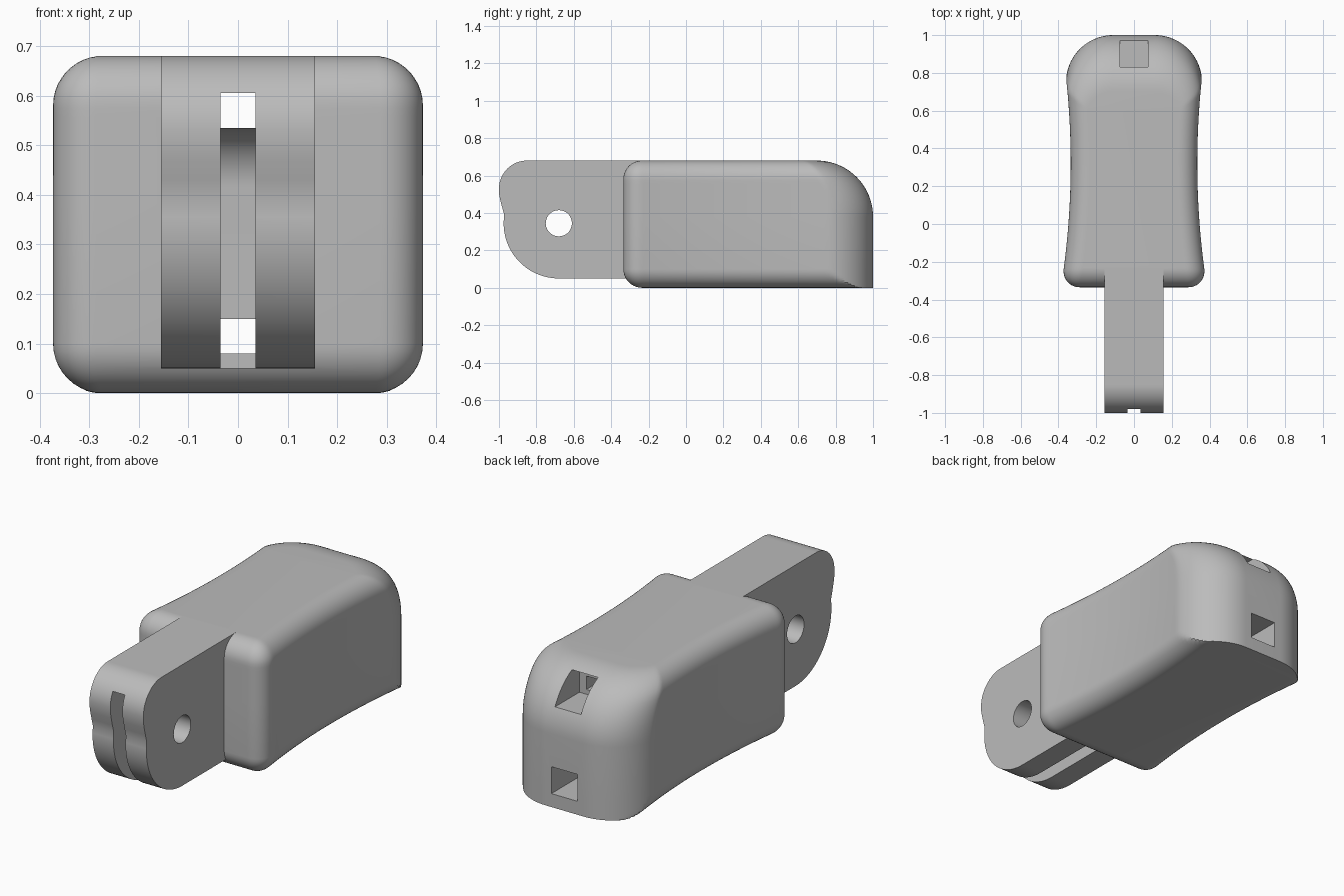
import bpy, bmesh, math
from math import sin, cos, pi, sqrt

if "Cube" in bpy.data.objects:
    bpy.data.objects.remove(bpy.data.objects["Cube"])

grey = bpy.data.materials.new("plain grey")
grey.use_nodes = True
COLOR = (0.5, 0.5, 0.5, 1)
grey.diffuse_color = COLOR
grey.node_tree.nodes["Principled BSDF"].inputs["Base Color"].default_value = COLOR

HEIGHT, FRONT, BACK = 0.68, -0.335, 1.0
EDGE, BACK_EDGE, CORNER = 0.1, 0.3, 0.25


def finish(name, bm):
    bmesh.ops.recalc_face_normals(bm, faces=bm.faces)
    mesh = bpy.data.meshes.new(name)
    bm.to_mesh(mesh)
    bm.free()
    mesh.materials.append(grey)
    obj = bpy.data.objects.new(name, mesh)
    bpy.context.collection.objects.link(obj)
    return obj


def prism(name, outline, half_width):
    """Extrude a (y, z) outline along x, centred on x = 0."""
    bm = bmesh.new()
    face = bm.faces.new([bm.verts.new((-half_width, y, z)) for y, z in outline])
    out = bmesh.ops.extrude_face_region(bm, geom=[face])
    moved = [v for v in out["geom"] if isinstance(v, bmesh.types.BMVert)]
    bmesh.ops.translate(bm, verts=moved, vec=(2 * half_width, 0, 0))
    return finish(name, bm)


def box(name, half_width, y0, y1, z0, z1):
    return prism(name, [(y0, z0), (y1, z0), (y1, z1), (y0, z1)], half_width)


def arc(cy, cz, r, start, end, steps=16):
    angles = [math.radians(start + (end - start) * i / steps) for i in range(steps + 1)]
    return [(cy + r * cos(a), cz + r * sin(a)) for a in angles]


def round_inset(r, depth):
    """Inset of a rounded edge of radius r at a depth from the flat face."""
    t = max(0, r - depth)
    return r - sqrt(max(0, r * r - t * t))


def half_width(y, inset, front, back, rolled):
    """Half width of the waisted plan, with rounded front and back corners."""
    w = 0.335 + 0.12 * (y - 0.32) ** 2 - inset
    r = EDGE - inset
    w -= round_inset(r, y - front) if r > 0 else 0
    big = CORNER - rolled
    if y > back - big:
        limit = 0.36 - rolled - round_inset(big, back - y)
        w = min(w, limit)
    return w


# Waisted body: stacked rings, rolled more widely over the top of the back
levels = [EDGE * (1 - cos(pi / 2 * i / 10)) for i in range(11)]
levels += [HEIGHT - BACK_EDGE * (1 - sin(pi / 2 * i / 20)) for i in range(21)]
bm = bmesh.new()
rings = []
N = 72
for z in levels:
    top = round_inset(EDGE, HEIGHT - z)
    inset = max(top, round_inset(EDGE, z))
    front, back = FRONT + inset, BACK - round_inset(BACK_EDGE, HEIGHT - z)
    right, left = [], []
    for i in range(N + 1):
        y = front + (back - front) * (1 - cos(pi * i / N)) / 2
        w = half_width(y, inset, front, back, top)
        right.append(bm.verts.new((w, y, z)))
        left.append(bm.verts.new((-w, y, z)))
    rings.append((right, left))
for (r0, l0), (r1, l1) in zip(rings, rings[1:]):
    for a, b in ((r0, r1), (l0, l1)):
        for i in range(N):
            bm.faces.new((a[i], a[i + 1], b[i + 1], b[i]))
    for i in (0, N):
        bm.faces.new((r0[i], l0[i], l1[i], r1[i]))
for r, l in (rings[0], rings[-1]):
    for i in range(N):
        bm.faces.new((r[i], r[i + 1], l[i + 1], l[i]))
body = finish("handle_body", bm)

# Hinge lug with a rounded nose
lug_outline = [(-0.235, 0.05)]
lug_outline += arc(-0.68, 0.345, 0.295, 270, 178, 24)
lug_outline += [(-0.972, 0.39), (-0.983, 0.43), (-0.993, 0.47), (-0.999, 0.5)]
lug_outline += arc(-0.85, 0.53, 0.15, 180, 90, 16)
lug_outline += [(-0.235, HEIGHT)]
lug = prism("hinge_lug", lug_outline, 0.155)

# Cutters: pin hole, lug slot with curved end, cord tunnels, back pockets
slot_end = [(-0.4, 0.15), (-0.2, 0.15)] + arc(-0.32, 0.415, 0.12, 0, 90) + [(-0.4, 0.535)]
cutters = [
    prism("pin_hole_cutter", arc(-0.68, 0.345, 0.07, 0, 350, 35), 0.3),
    box("slot_cutter", 0.035, -1.1, FRONT, -0.1, 0.605),
    prism("slot_end_cutter", slot_end, 0.035),
    box("upper_tunnel_cutter", 0.035, -0.5, 0.8, 0.535, 0.605),
    box("lower_tunnel_cutter", 0.035, -0.5, 0.8, 0.08, 0.15),
    box("upper_pocket_cutter", 0.075, 0.77, 1.1, 0.51, 0.65),
    box("lower_pocket_cutter", 0.075, 0.75, 1.1, 0.07, 0.21),
]

bpy.context.view_layer.objects.active = body
for other in [lug] + cutters:
    other.hide_render = True
    mod = body.modifiers.new(other.name, 'BOOLEAN')
    mod.operation = 'UNION' if other is lug else 'DIFFERENCE'
    mod.solver = 'EXACT'
    mod.object = other
    bpy.ops.object.modifier_apply(modifier=mod.name)
    bpy.data.objects.remove(other)

# Smooth rounded surfaces, keep cut edges crisp
bpy.ops.object.select_all(action='DESELECT')
body.select_set(True)
bpy.ops.object.shade_smooth_by_angle(angle=math.radians(25))
